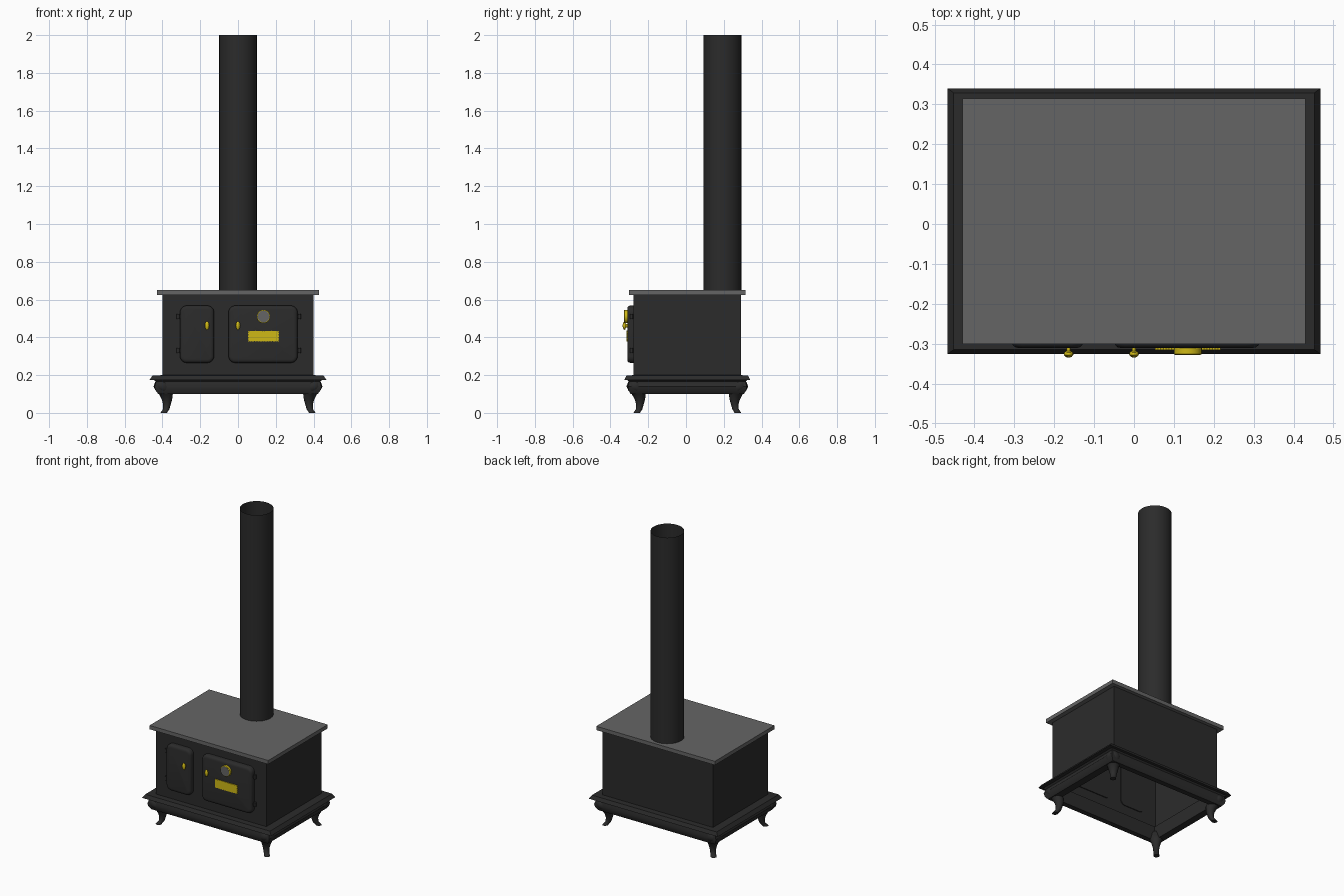
import bpy, bmesh, math

if "Cube" in bpy.data.objects:
    bpy.data.objects.remove(bpy.data.objects["Cube"])

CY = 0.007      # body centre in y
FRONT = -0.28   # y of the front wall


def material(name, rgb):
    m = bpy.data.materials.new(name)
    m.diffuse_color = (*rgb, 1)
    m.use_nodes = True
    m.node_tree.nodes["Principled BSDF"].inputs["Base Color"].default_value = m.diffuse_color
    return m


IRON = material("black iron", (0.024, 0.024, 0.024))
STEEL = material("grey steel", (0.13, 0.13, 0.13))
BRASS = material("brass", (0.62, 0.48, 0.008))


def finish(name, bm, mat, angle=None):
    bmesh.ops.recalc_face_normals(bm, faces=bm.faces)
    me = bpy.data.meshes.new(name)
    bm.to_mesh(me)
    bm.free()
    ob = bpy.data.objects.new(name, me)
    bpy.context.collection.objects.link(ob)
    me.materials.append(mat)
    if angle:
        bpy.ops.object.select_all(action='DESELECT')
        ob.select_set(True)
        bpy.context.view_layer.objects.active = ob
        bpy.ops.object.shade_smooth_by_angle(angle=math.radians(angle))
    return ob


def loft(name, rings, mat, angle=None, start=True, end=True, closed=False):
    """Skin a list of equally long point rings."""
    bm = bmesh.new()
    vs = [[bm.verts.new(p) for p in r] for r in rings]
    n = len(vs[0])
    pairs = list(zip(vs, vs[1:])) + ([(vs[-1], vs[0])] if closed else [])
    for a, b in pairs:
        for i in range(n):
            j = (i + 1) % n
            bm.faces.new((a[i], a[j], b[j], b[i]))
    if start and not closed:
        bm.faces.new(vs[0])
    if end and not closed:
        bm.faces.new(vs[-1])
    return finish(name, bm, mat, angle)


def rect(hx, z, ratio=0.712):
    hy = hx * ratio
    return [(sx * hx, CY + sy * hy, z) for sx, sy in ((-1, -1), (1, -1), (1, 1), (-1, 1))]


def circle(cx, cy, z, r, n):
    return [(cx + r * math.cos(2 * math.pi * i / n), cy + r * math.sin(2 * math.pi * i / n), z)
            for i in range(n)]


def disc(cx, y, cz, rx, rz, n=24):
    return [(cx + rx * math.cos(2 * math.pi * i / n), y, cz + rz * math.sin(2 * math.pi * i / n))
            for i in range(n)]


def round_rect(x0, x1, z0, z1, y, r, inset, bow=0.0, n=6):
    pts = []
    rr = max(r - inset, 0.008)
    x0, x1, z0, z1 = x0 + inset, x1 - inset, z0 + inset, z1 - inset
    for k, (cx, cz) in enumerate(((x1 - rr, z1 - rr), (x0 + rr, z1 - rr),
                                  (x0 + rr, z0 + rr), (x1 - rr, z0 + rr))):
        for i in range(n + 1):
            a = math.pi / 2 * (k + i / n)
            pts.append((cx + rr * math.cos(a), y, cz + rr * math.sin(a)))
    return pts


# body shell, open underneath
loft("stove_body", [rect(0.40, 0.15), rect(0.40, 0.63)], IRON, start=False)

# cooking plate
loft("top_plate", [rect(0.43, 0.625, 0.717), rect(0.43, 0.65, 0.717)], STEEL)

# moulded base frame, open in the middle
base = [(0.385, 0.20), (0.452, 0.198), (0.468, 0.175), (0.445, 0.174), (0.435, 0.165),
        (0.436, 0.155), (0.442, 0.14), (0.437, 0.12), (0.422, 0.10), (0.375, 0.10), (0.375, 0.13)]
loft("base_frame", [rect(h, z) for h, z in base], IRON, 30, closed=True)

# flue pipe, an open tube
loft("flue_pipe", [circle(0, 0.193, z, 0.10, 32) for z in (0.64, 2.0)], IRON, 40, False, False)

# curved legs: distance out, height, radius
leg = [(0.408, 0.172, 0.022), (0.404, 0.16, 0.036), (0.402, 0.14, 0.045), (0.395, 0.12, 0.043),
       (0.382, 0.10, 0.037), (0.376, 0.07, 0.027), (0.376, 0.045, 0.020), (0.380, 0.02, 0.017),
       (0.388, 0.008, 0.017), (0.393, 0.0, 0.018)]
for sx, side in ((-1, "left"), (1, "right")):
    for sy, end in ((-1, "front"), (1, "back")):
        loft(f"{end}_{side}_leg",
             [circle(sx * d, CY + sy * (d - 0.125), z, r, 16) for d, z, r in leg], IRON, 50)

# doors with knob and hinges: name, x0, x1, knob x, hinge x
for name, x0, x1, kx, hx in (("fire_door", -0.307, -0.127, -0.164, -0.317),
                             ("oven_door", -0.05, 0.315, 0.0, 0.325)):
    prof = [(-0.272, 0.0), (-0.296, 0.0), (-0.304, 0.003), (-0.309, 0.009), (-0.311, 0.018)]
    loft(name, [round_rect(x0, x1, 0.265, 0.568, y, 0.035, i) for y, i in prof], IRON, 40)
    knob = [(-0.308, 0.005), (-0.318, 0.005), (-0.322, 0.011), (-0.328, 0.012),
            (-0.333, 0.008), (-0.335, 0.003)]
    loft(name + "_knob", [disc(kx, y, 0.462, r, r * 1.9, 16) for y, r in knob], BRASS, 50)
    for hz, level in ((0.51, "upper"), (0.33, "lower")):
        loft(f"{name}_{level}_hinge", [circle(hx, FRONT - 0.008, z, 0.008, 12)
                                       for z in (hz - 0.013, hz + 0.013)], IRON, 40)
        s = 1 if hx > 0 else -1
        loft(f"{name}_{level}_hinge_strap",
             [round_rect(min(hx, hx - s * 0.02), max(hx, hx - s * 0.02), hz - 0.008, hz + 0.008,
                         y, 0.002, 0, n=1) for y in (FRONT, FRONT - 0.012)], IRON)

# thermometer: brass rim with a grey face
loft("gauge_rim", [disc(0.135, y, 0.51, r, r) for y, r in
                   ((-0.308, 0.035), (-0.326, 0.035), (-0.328, 0.032))], BRASS, 40)
loft("gauge_face", [disc(0.135, y, 0.51, 0.031, 0.031) for y in (-0.327, -0.329)], STEEL, 40)

# small plaque with a rippled edge
plaque = []
X0, X1, Z0, Z1 = 0.053, 0.217, 0.377, 0.435
corners = [(X0, Z0), (X1, Z0), (X1, Z1), (X0, Z1)]
for k, count in enumerate((24, 8, 24, 8)):
    (ax, az), (bx, bz) = corners[k], corners[(k + 1) % 4]
    for i in range(count):
        t = i / count
        d = 0.003 * (i % 2)
        nx, nz = ((0, 1), (-1, 0), (0, -1), (1, 0))[k]
        plaque.append((ax + (bx - ax) * t + nx * d, az + (bz - az) * t + nz * d))
loft("door_plaque", [[(x, y, z) for x, z in plaque] for y in (-0.309, -0.316)], BRASS)
